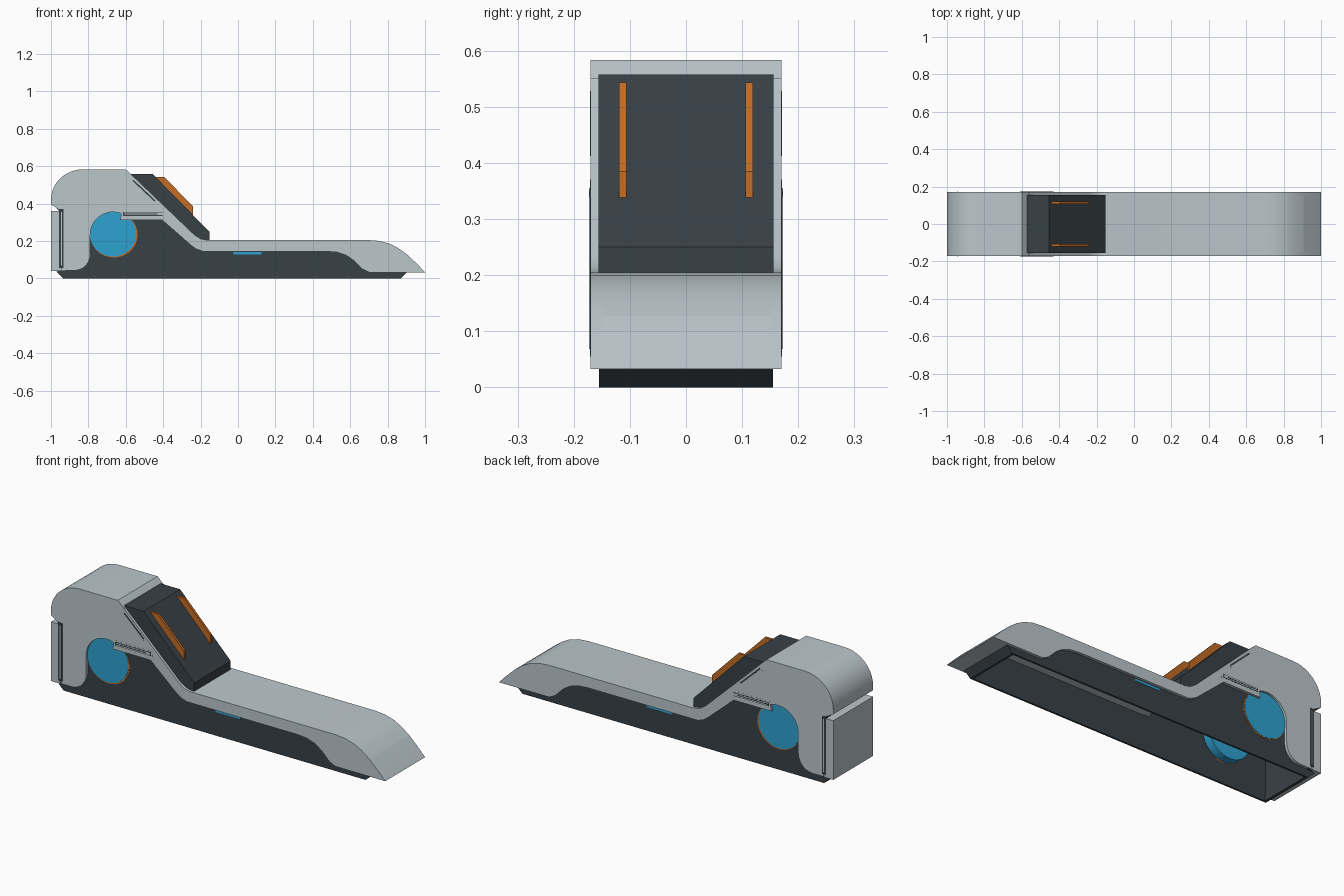
import bpy, bmesh, math
from mathutils import Vector


def material(name, rgb):
    m = bpy.data.materials.new(name)
    m.diffuse_color = (*rgb, 1)
    return m


GRAY = material("light_gray", (0.50, 0.57, 0.60))
DARK = material("charcoal", (0.040, 0.052, 0.062))
BLUE = material("sky_blue", (0.027, 0.36, 0.63))
ORANGE = material("orange", (0.55, 0.15, 0.018))


def extrude(name, pts, y0, y1, mat):
    """Extrude an x-z outline from y0 to y1."""
    bm = bmesh.new()
    face = bm.faces.new([bm.verts.new((x, y0, z)) for x, z in pts])
    new = bmesh.ops.extrude_face_region(bm, geom=[face])["geom"]
    for v in new:
        if isinstance(v, bmesh.types.BMVert):
            v.co.y = y1
    bmesh.ops.recalc_face_normals(bm, faces=bm.faces)
    me = bpy.data.meshes.new(name)
    bm.to_mesh(me)
    bm.free()
    me.materials.append(mat)
    me.shade_smooth()
    me.set_sharp_from_angle(angle=math.radians(28))
    ob = bpy.data.objects.new(name, me)
    bpy.context.collection.objects.link(ob)
    return ob


def pair(name, pts, y0, y1, mat):
    """The same part on the front and back sides."""
    extrude(name + "_front", pts, -y1, -y0, mat)
    extrude(name + "_back", pts, y0, y1, mat)


def rect(x0, z0, x1, z1):
    return [(x0, z0), (x1, z0), (x1, z1), (x0, z1)]


def bar(a, b, w):
    """Thin slanted rectangle from a to b."""
    a, b = Vector(a), Vector(b)
    d = (b - a).normalized() * w / 2
    n = Vector((-d.y, d.x))
    return [tuple(p) for p in (a + n, b + n, b - n, a - n)]


def arc(cx, cz, rx, rz, a0, a1, n=10):
    return [(cx + rx * math.cos(math.radians(a0 + (a1 - a0) * i / n)),
             cz + rz * math.sin(math.radians(a0 + (a1 - a0) * i / n)))
            for i in range(n + 1)]


def thicken(path, t):
    """Closed outline made from an open path, thickened to its left."""
    v = [Vector(p) for p in path]
    inner = []
    for i, p in enumerate(v):
        d = (v[min(i + 1, len(v) - 1)] - v[max(i - 1, 0)]).normalized()
        inner.append((p.x - d.y * t, p.y + d.x * t))
    return path + inner[::-1]


# Upper outline of the housing, from the nose over the deck to the rear
nose = [(1.0, 0.033), (0.955, 0.08), (0.905, 0.127), (0.86, 0.16),
        (0.815, 0.184), (0.76, 0.2), (0.70, 0.205)]
deck = [(-0.165, 0.205), (-0.20, 0.212), (-0.235, 0.235)]
head = [(-0.575, 0.56), (-0.60, 0.583)] + arc(-0.83, 0.42, 0.17, 0.163, 90, 180)
upper = nose + deck + head + [(-1.0, 0.395)]

# Lower edge of the side flanges, from the rear leg round the wheel to the nose
lower = [(-0.94, 0.36), (-0.94, 0.042), (-0.875, 0.042)]
lower += arc(-0.875, 0.13, 0.085, 0.088, -75, 0, 6)
lower += arc(-0.668, 0.235, 0.122, 0.12, 180, 70, 12)
lower += [(-0.605, 0.312), (-0.405, 0.312), (-0.25, 0.176), (-0.225, 0.158),
          (-0.19, 0.145), (0.47, 0.145), (0.53, 0.14), (0.58, 0.123),
          (0.62, 0.095), (0.665, 0.05), (0.70, 0.033)]

# Housing: open-bottomed shell with side flanges and a solid nose tip
pair("side_flange", upper + lower, 0.15, 0.17, GRAY)
extrude("top_shell", thicken(upper[2:], 0.014), -0.1695, 0.1695, GRAY)
extrude("nose_tip", nose[:3] + [(0.905, 0.033)], -0.1698, 0.1698, GRAY)

# Rear panel with dark seam and side slots
extrude("rear_panel", rect(-1.0, 0.04, -0.945, 0.36), -0.17, 0.17, GRAY)
extrude("rear_seam", [(-0.985, 0.388), (-0.955, 0.36), (-0.955, 0.04),
                      (-0.925, 0.04), (-0.925, 0.388)], -0.163, 0.163, DARK)
pair("rear_slot", rect(-0.957, 0.055, -0.932, 0.37), 0.16, 0.171, DARK)
pair("rear_slot_rib", rect(-0.946, 0.068, -0.941, 0.355), 0.16, 0.1725, GRAY)

# Dark lower skirt: two side plates and sloping end walls
skirt = [(-0.935, 0.0), (0.87, 0.0), (0.905, 0.033), (0.895, 0.11), (0.82, 0.165),
         (0.72, 0.188), (-0.17, 0.188), (-0.21, 0.195), (-0.585, 0.55),
         (-0.82, 0.55), (-0.94, 0.45), (-0.94, 0.05), (-0.97, 0.036)]
pair("skirt_plate", skirt, 0.145, 0.155, DARK)
extrude("skirt_front_wall", [(0.87, 0), (0.905, 0.033), (0.88, 0.033), (0.86, 0)],
        -0.15, 0.15, DARK)
extrude("skirt_rear_wall", [(-0.935, 0), (-0.97, 0.036), (-0.945, 0.05),
                            (-0.925, 0.05), (-0.92, 0)], -0.15, 0.15, DARK)

# Round side windows with an orange rim
pair("window_rim", arc(-0.664, 0.234, 0.127, 0.122, 0, 352.5, 47), 0.145, 0.1565, ORANGE)
pair("window_disc", arc(-0.668, 0.237, 0.124, 0.12, 0, 352.5, 47), 0.10, 0.158, BLUE)

# Slanted control block with two orange rails
extrude("control_block", [(-0.575, 0.557), (-0.455, 0.557), (-0.153, 0.25),
                          (-0.153, 0.205), (-0.205, 0.205)], -0.156, 0.156, DARK)
pair("rail", [(-0.445, 0.543), (-0.395, 0.543), (-0.24, 0.385), (-0.24, 0.338),
              (-0.25, 0.338)], 0.106, 0.119, ORANGE)

# Raised lip beside the block, with thin dark slots in the flange
pair("block_lip", [(-0.57, 0.55), (-0.562, 0.55), (-0.555, 0.53), (-0.445, 0.425),
                   (-0.448, 0.405), (-0.50, 0.42), (-0.58, 0.51)], 0.15, 0.1702, GRAY)
pair("lip_slot", bar((-0.562, 0.525), (-0.445, 0.415), 0.008), 0.16, 0.171, DARK)
pair("flange_lug", [(-0.63, 0.312), (-0.405, 0.312), (-0.39, 0.335), (-0.405, 0.362),
                    (-0.62, 0.362)], 0.15, 0.1705, GRAY)
pair("flange_slot", rect(-0.615, 0.335, -0.405, 0.355), 0.16, 0.1712, DARK)
pair("flange_slot_rib", rect(-0.61, 0.338, -0.405, 0.352), 0.16, 0.172, GRAY)
pair("flange_slot_line", rect(-0.61, 0.343, -0.43, 0.347), 0.16, 0.173, DARK)

# Small blue accent stripe on the skirt
pair("accent_stripe", rect(-0.025, 0.128, 0.125, 0.14), 0.15, 0.157, BLUE)
